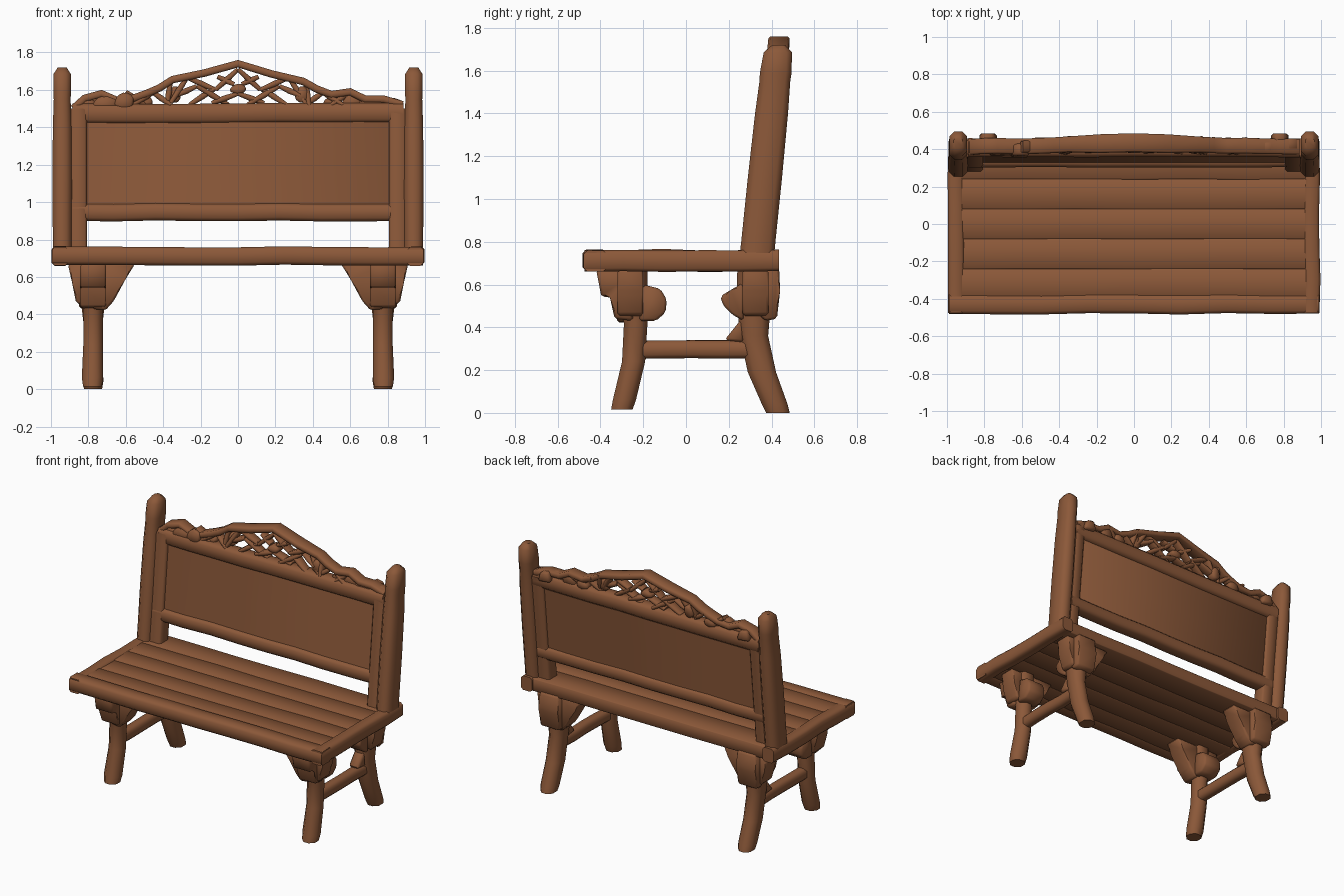
import bpy, bmesh, math, random
from mathutils import Vector

random.seed(4)
wood = bpy.data.materials.new("brown wood")
wood.diffuse_color = (0.262, 0.099, 0.041, 1)
X, Y, Z = Vector((1, 0, 0)), Vector((0, 1, 0)), Vector((0, 0, 1))


def lean(p):
    """Backrest tilts rearwards with height."""
    return Vector((p[0], p[1] + 0.103 * (p[2] - 0.77), p[2]))


def finish(bm, name):
    bmesh.ops.recalc_face_normals(bm, faces=bm.faces)
    me = bpy.data.meshes.new(name)
    bm.to_mesh(me)
    bm.free()
    me.materials.append(wood)
    ob = bpy.data.objects.new(name, me)
    bpy.context.collection.objects.link(ob)
    bpy.ops.object.select_all(action='DESELECT')
    ob.select_set(True)
    bpy.context.view_layer.objects.active = ob
    bpy.ops.object.shade_smooth_by_angle(angle=math.radians(48))
    return ob


def add_tube(bm, path, sizes, u, axis=None, chamfer=0.3, wobble=0.0):
    """Chamfered beam through path; sizes = (half along u, half across)."""
    path = [Vector(p) for p in path]
    if not isinstance(sizes, list):
        sizes = [sizes] * len(path)
    rings = []
    for i, p in enumerate(path):
        t = axis or (path[min(i + 1, len(path) - 1)] - path[max(i - 1, 0)]).normalized()
        v = u.cross(t).normalized()
        a, b = sizes[i]
        c = chamfer * min(a, b)
        prof = [(a, -b + c), (a, b - c), (a - c, b), (-a + c, b),
                (-a, b - c), (-a, -b + c), (-a + c, -b), (a - c, -b)]
        w = [random.uniform(-wobble, wobble) for _ in range(2)]
        rings.append([bm.verts.new(p + u * (m + w[0]) + v * (n + w[1])) for m, n in prof])
    for r, q in zip(rings, rings[1:]):
        for k in range(8):
            bm.faces.new((r[k], r[(k + 1) % 8], q[(k + 1) % 8], q[k]))
    bm.faces.new(rings[0])
    bm.faces.new(rings[-1])


def tube(name, *args, **kw):
    bm = bmesh.new()
    add_tube(bm, *args, **kw)
    return finish(bm, name)


def span(a, b, n):
    return [Vector(a).lerp(Vector(b), i / n) for i in range(n + 1)]


def block(name, corners, thick, direction):
    """Prism from an outline, extruded both ways along direction."""
    bm = bmesh.new()
    lo = [bm.verts.new(Vector(c) - direction * thick) for c in corners]
    hi = [bm.verts.new(Vector(c) + direction * thick) for c in corners]
    n = len(lo)
    bm.faces.new(lo)
    bm.faces.new(hi)
    for i in range(n):
        bm.faces.new((lo[i], lo[(i + 1) % n], hi[(i + 1) % n], hi[i]))
    bmesh.ops.bevel(bm, geom=list(bm.edges), offset=0.012, segments=1, affect='EDGES')
    return finish(bm, name)


# Seat: planks inside a slightly raised rim
edges = [-0.40, -0.24, -0.08, 0.08, 0.24, 0.42]
for i, (a, b) in enumerate(zip(edges, edges[1:])):
    tube(f"seat_plank_{i}", span((-0.95, (a + b) / 2, 0.711), (0.95, (a + b) / 2, 0.711), 6),
         ((b - a) / 2 + 0.001, 0.044), Y, axis=X, chamfer=0.1, wobble=0.002)
tube("seat_front_rail", span((-0.99, -0.425, 0.713), (0.99, -0.425, 0.713), 8),
     (0.055, 0.049), Y, axis=X, chamfer=0.35, wobble=0.004)
for s in (-1, 1):
    tube("seat_side_rail", span((s * 0.95, -0.475, 0.713), (s * 0.95, 0.435, 0.713), 5),
         (0.043, 0.050), X, axis=Y, chamfer=0.35, wobble=0.004)

# Legs, brackets, stretchers and back posts on both sides
for s in (-1, 1):
    x = s * 0.775
    tube("front_leg", [(x + s * 0.003, -0.30, 0.015), (x + s * 0.003, -0.288, 0.06),
                       (x, -0.245, 0.24), (x, -0.235, 0.42), (x - s * 0.005, -0.255, 0.56),
                       (x - s * 0.005, -0.265, 0.69)],
         [(0.05, 0.05), (0.057, 0.054), (0.052, 0.054), (0.052, 0.055), (0.075, 0.075), (0.085, 0.085)],
         X, axis=Z, chamfer=0.6)
    tube("rear_leg", [(x, 0.43, 0.0), (x, 0.415, 0.04), (x, 0.355, 0.19), (x, 0.318, 0.36),
                      (x, 0.318, 0.52), (x, 0.325, 0.69)],
         [(0.048, 0.055), (0.055, 0.06), (0.052, 0.066), (0.052, 0.066), (0.07, 0.08), (0.085, 0.085)],
         X, axis=Z, chamfer=0.6)
    tube("side_stretcher", span((x, -0.23, 0.297), (x, 0.30, 0.297), 4),
         (0.036, 0.042), X, axis=Y, chamfer=0.5, wobble=0.003)
    for y in (-0.26, 0.325):
        block("inner_bracket", [(s * 0.55, y, 0.67), (s * 0.60, y, 0.59), (s * 0.665, y, 0.47),
                                (s * 0.71, y, 0.42), (s * 0.78, y, 0.43), (s * 0.78, y, 0.67)], 0.062, Y)
        block("outer_bracket", [(s * 0.91, y, 0.67), (s * 0.885, y, 0.56), (s * 0.865, y, 0.46),
                                (s * 0.83, y, 0.45), (s * 0.76, y, 0.55), (s * 0.76, y, 0.67)], 0.06, Y)
    block("front_knee", [(x, -0.42, 0.67), (x, -0.395, 0.54), (x, -0.345, 0.555), (x, -0.335, 0.44),
                         (x, -0.25, 0.43), (x, -0.22, 0.67)], 0.07, X)
    block("front_knob", [(x, -0.20, 0.60), (x, -0.12, 0.58), (x, -0.09, 0.53), (x, -0.095, 0.47),
                         (x, -0.14, 0.43), (x, -0.22, 0.43)], 0.07, X)
    block("rear_knob", [(x, 0.27, 0.61), (x, 0.21, 0.575), (x, 0.16, 0.545), (x, 0.175, 0.50),
                        (x, 0.215, 0.46), (x, 0.27, 0.43)], 0.06, X)
    block("rear_knee", [(x, 0.30, 0.68), (x, 0.435, 0.68), (x, 0.44, 0.57), (x, 0.425, 0.44),
                        (x, 0.37, 0.43), (x, 0.30, 0.50)], 0.075, X)
    block("rear_brace", [(x, 0.26, 0.44), (x, 0.18, 0.34), (x, 0.27, 0.33)], 0.04, X)
    zs = [0.68, 0.80, 1.1, 1.4, 1.55, 1.59, 1.685, 1.72]
    tube("back_post", [lean((s * 0.94, 0.335, z)) for z in zs],
         [(0.05, 0.082), (0.05, 0.08), (0.052, 0.08), (0.05, 0.077), (0.045, 0.072),
          (0.047, 0.074), (0.046, 0.066), (0.024, 0.03)], X, axis=Z, chamfer=0.55)
    tube("back_stile", [lean((s * 0.855, 0.333, z)) for z in (0.70, 0.9, 1.2, 1.50)],
         (0.047, 0.05), X, axis=Z, chamfer=0.25)

# Backrest panel with top and bottom rails
tube("back_panel", [lean((0, 0.335, z)) for z in (0.93, 1.2, 1.50)], (0.85, 0.030), X, axis=Z)
for name, z, h in (("back_bottom_rail", 0.945, 0.046), ("back_top_rail", 1.475, 0.053)):
    tube(name, span(lean((-0.885, 0.335, z)), lean((0.885, 0.335, z)), 8),
         (0.05, h), Y, axis=X, chamfer=0.4, wobble=0.003)

# Carved crest: upper branch
arch = [(-0.88, 1.50), (-0.82, 1.555), (-0.73, 1.58), (-0.65, 1.545), (-0.56, 1.555), (-0.49, 1.58),
        (-0.42, 1.61), (-0.35, 1.655), (-0.18, 1.69), (0, 1.74), (0.18, 1.685), (0.35, 1.645),
        (0.42, 1.605), (0.50, 1.575), (0.60, 1.59), (0.68, 1.55), (0.78, 1.55), (0.88, 1.52)]
tube("crest_branch", [lean((x, 0.335, z)) for x, z in arch],
     [(0.05 if abs(x) < 0.3 else 0.042, 0.02) for x, z in arch], Y, chamfer=0.5)

# Crossing twigs below the branch
bm = bmesh.new()
twigs = [(0, 1.71, 0.12, 1.60), (0.12, 1.60, 0.27, 1.665), (0.0, 1.58, 0.14, 1.53),
         (0.05, 1.52, 0.22, 1.62), (0.12, 1.61, 0.26, 1.52), (0.27, 1.67, 0.36, 1.53),
         (0.36, 1.65, 0.38, 1.52), (0.36, 1.52, 0.46, 1.59), (0.42, 1.61, 0.56, 1.52),
         (0.5, 1.52, 0.6, 1.59), (0.02, 1.63, 0.11, 1.67), (0.22, 1.62, 0.33, 1.57)]
for s in (-1, 1):
    for x0, z0, x1, z1 in twigs:
        d = random.uniform(-0.015, 0.015)
        add_tube(bm, span(lean((s * x0, 0.335 + d, z0)), lean((s * x1, 0.335 - d, z1)), 2),
                 [(0.03, 0.011), (0.034, 0.016), (0.03, 0.011)], Y, chamfer=0.6)
finish(bm, "crest_twigs")

# Leaves filling the outer crest and the lower edge
for s in (-1, 1):
    for x, z, w, h in ((0.82, 1.52, 0.07, 0.04), (0.71, 1.53, 0.075, 0.045), (0.61, 1.54, 0.06, 0.05),
                       (0.50, 1.535, 0.05, 0.035), (0.34, 1.575, 0.04, 0.05), (0.0, 1.605, 0.05, 0.03)):
        d = random.uniform(-0.02, 0.02)
        block("crest_leaf", [lean((s * x + w * a, 0.335 + d, z + h * b)) for a, b in
                             ((-1, -0.4), (-0.6, 0.6), (0.1, 1), (0.9, 0.5), (0.8, -0.6), (0, -1))], 0.032, Y)
# Small burls on the rear of the crest
for x in (-0.78, 0.78):
    block("crest_burl", [(x - 0.05, 0.455, 1.50), (x - 0.03, 0.455, 1.57), (x + 0.03, 0.455, 1.56),
                         (x + 0.05, 0.455, 1.49)], 0.03, Y)
